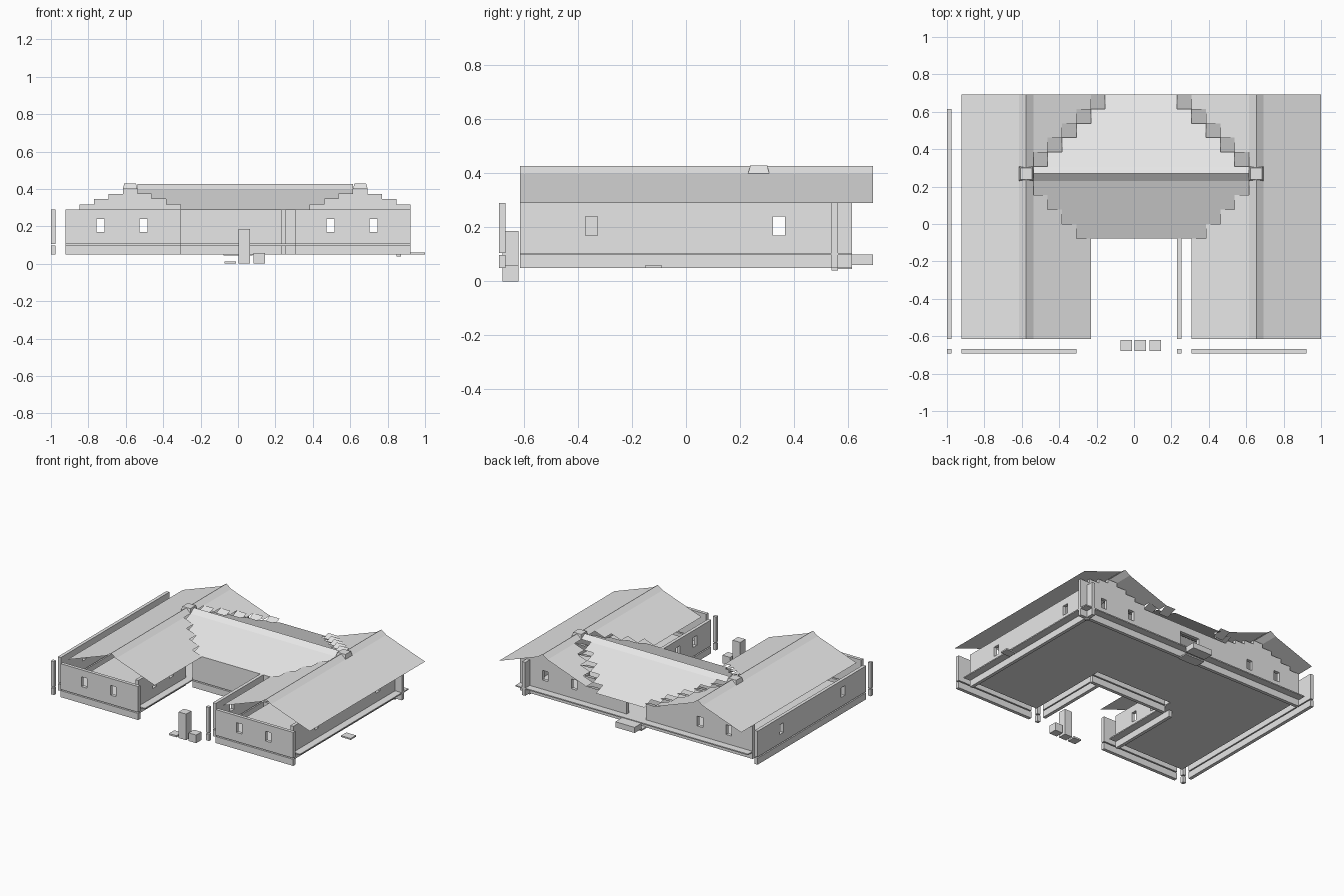
import bpy, bmesh

if "Cube" in bpy.data.objects:
    bpy.data.objects.remove(bpy.data.objects["Cube"])

GREY = (0.8, 0.8, 0.8, 1)
mat = bpy.data.materials.new("pale grey")
mat.use_nodes = True
mat.diffuse_color = GREY
mat.node_tree.nodes["Principled BSDF"].inputs["Base Color"].default_value = GREY

C = 1 / 13               # grid cell
X0, Y0 = -12 * C, -8 * C  # grid corner
T = 0.024                # wall thickness
EAVE, RISE = 0.29, 0.0275


def finish(bm, name):
    mesh = bpy.data.meshes.new(name)
    bm.to_mesh(mesh)
    bm.free()
    mesh.materials.append(mat)
    obj = bpy.data.objects.new(name, mesh)
    bpy.context.collection.objects.link(obj)
    return obj


def add_box(bm, x, y, z):
    verts = bmesh.ops.create_cube(bm, size=1)["verts"]
    for v in verts:
        for k, (lo, hi) in enumerate((x, y, z)):
            v.co[k] = lo if v.co[k] < 0 else hi
    return verts


def box(name, x, y, z):
    bm = bmesh.new()
    add_box(bm, x, y, z)
    return finish(bm, name)


def wall(name, axis, at, start, end, windows=(), doors=()):
    """Wall panel with openings, above a separate base beam."""
    bm = bmesh.new()

    def piece(a, b, z):
        along, across = (a, b), (at, at + T)
        add_box(bm, *((along, across) if axis == "x" else (across, along)), z)

    low, high, sill, head = 0.105, EAVE, 0.17, 0.24
    holes = sorted([(w - 0.022, w + 0.022, sill) for w in windows]
                   + [(a, b, low) for a, b in doors])
    cursor = start
    for a, b, bottom in holes:
        piece(cursor, a, (low, high))
        piece(a, b, (head, high))
        if bottom > low:
            piece(a, b, (low, bottom))
        cursor = b
    piece(cursor, end, (low, high))
    piece(start, end, (0.05, 0.097))
    finish(bm, name)


# Floor slabs: two wings and the link between them
FLOOR = (0.097, 0.105)
for name, x, y in (("left_floor", (4 * C, 12 * C), (Y0, -Y0)),
                   ("right_floor", (X0, -4 * C), (Y0, -Y0)),
                   ("link_floor", (-4 * C, 4 * C), (0, -Y0))):
    box(name, x, y, FLOOR)

# Outer and courtyard walls
front, back, court = -9 * C, 7 * C, -C
for side, a, b, wins in (("right", X0, -4 * C, (-0.735, -0.505)),
                         ("left", 4 * C, 12 * C, (0.495, 0.725))):
    wall(side + "_front_wall", "x", front, a, b, wins)
    wall(side + "_back_wall", "x", back, a, b, wins)
wall("link_back_wall", "x", back, -4 * C, 4 * C, doors=[(-C, C)])
wall("courtyard_wall", "x", court, -4 * C, 4 * C)
for side, x in (("right", -13 * C), ("left", 11 * C)):
    wall(side + "_outer_wall", "y", x, Y0, -Y0, (-0.35, 0.345))
for side, x in (("right", -5 * C), ("left", 3 * C)):
    wall(side + "_courtyard_side_wall", "y", x, Y0, court, (-0.43, -0.24))

# Corner posts
for i, (x, y) in enumerate(((-13, -9), (3, -9), (11, 7))):
    wall("corner_post_%d" % (i + 1), "x", y * C, x * C, x * C + T)
box("low_post", (11 * C, 11 * C + T), (back, back + T), (0.04, 0.06))

# Stepped gables above the back walls
for side, first in (("right", 0), ("left", 16)):
    bm = bmesh.new()
    for i in range(1, 8):
        x = X0 + (first + i) * C
        top = EAVE + RISE * min(i, 8 - i)
        add_box(bm, (x, x + C), (back, back + T), (EAVE, top))
    finish(bm, side + "_gable")


def height(edge, first):
    """Roof height at a grid line, for a roof starting at line first."""
    d = edge - first
    return EAVE + RISE * min(d, 9 - d)


# Roof sheets, laid out on the grid with stepped valleys
wings, link, valley = bmesh.new(), bmesh.new(), bmesh.new()


def tile(bm, c0, c1, r0, r1, z):
    corners = ((c0, r0), (c1, r0), (c1, r1), (c0, r1))
    bm.faces.new([bm.verts.new((X0 + c * C, Y0 + r * C, h))
                  for (c, r), h in zip(corners, z)])


def wing_tile(col, row, first):
    halves = ((col, col + 0.5), (col + 0.5, col + 1))
    for a, b in halves if col - first == 4 else ((col, col + 1),):
        za, zb = [height(e, first) if e % 1 == 0 else EAVE + 5 * RISE for e in (a, b)]
        tile(wings, a, b, row, row + 1, (za, zb, zb, za))


def cross_tile(bm, c0, c1, row, flip=False):
    halves = ((row, row + 0.5), (row + 0.5, row + 1))
    for a, b in halves if row == 11 else ((row, row + 1),):
        za, zb = [height(e, 7) if e % 1 == 0 else EAVE + 5 * RISE for e in (a, b)]
        if flip:
            za, zb = zb, za
        tile(bm, c0, c1, a, b, (za, za, zb, zb))


for row in range(17):
    limit = 9 if row < 7 else 15 - row if row < 11 else 5 if row == 11 else row - 7
    for col in range(min(limit, 9)):
        wing_tile(col, row, 0)
        wing_tile(24 - col, row, 16)
    if row >= 7:
        start = limit + 1 if row > 11 else limit
        cross_tile(link, start, 25 - start, row)
        if row > 11:
            cross_tile(valley, limit, limit + 1, row, True)
            cross_tile(valley, 24 - limit, 25 - limit, row, True)
for bm, name in ((wings, "wing_roofs"), (link, "link_roof"), (valley, "valley_tiles")):
    bmesh.ops.remove_doubles(bm, verts=bm.verts, dist=0.0005)
    finish(bm, name)

# Tapered caps where the ridges meet
for side, col in (("right", 4.5), ("left", 20.5)):
    bm = bmesh.new()
    x, y = X0 + col * C, Y0 + 11.5 * C
    for v in add_box(bm, (x - 0.039, x + 0.039), (y - 0.039, y + 0.039), (0.4, 0.43)):
        if v.co.z > 0.41:
            v.co.x = x + (v.co.x - x) * 0.8
            v.co.y = y + (v.co.y - y) * 0.8
    finish(bm, side + "_ridge_cap")

# Steps and loose blocks around the building
box("back_step", (-C, C), (8 * C, 9 * C), (0.06, 0.1))
box("back_threshold", (-C, C), (7 * C, 8 * C), (0.045, 0.055))
box("side_slab", (12 * C, 13 * C), (-0.15, -0.09), (0.05, 0.06))
for name, x, top in (("low_block", -0.072, 0.012), ("tall_block", 0.004, 0.187),
                     ("middle_block", 0.084, 0.058)):
    box(name, (x, x + 0.06), (-0.68, -0.62), (0, top))
